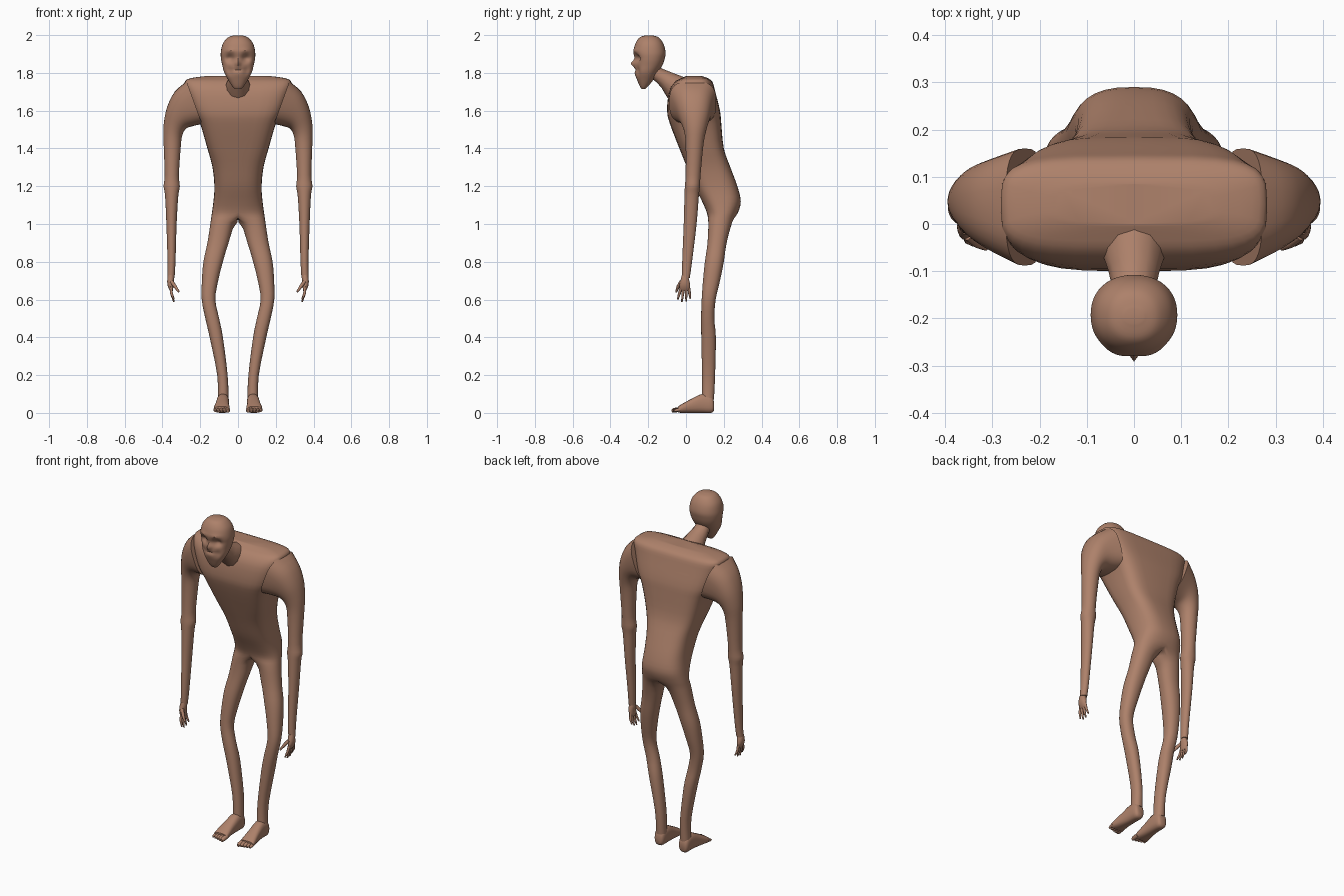
import bpy, bmesh, math
from mathutils import Vector as V

old = bpy.data.objects.get("Cube")
if old:
    bpy.data.objects.remove(old, do_unlink=True)

skin = bpy.data.materials.new("brown skin")
skin.use_nodes = True
COLOUR = (0.42, 0.22, 0.145, 1)
skin.diffuse_color = COLOUR
skin.node_tree.nodes["Principled BSDF"].inputs["Base Color"].default_value = COLOUR

X, Y = V((1, 0, 0)), V((0, 1, 0))
made = []


def refine(rows, steps):
    """Catmull-Rom interpolation between rows of ring measurements."""
    out = []
    for i in range(len(rows) - 1):
        p0, p1 = rows[max(i - 1, 0)], rows[i]
        p2, p3 = rows[i + 1], rows[min(i + 2, len(rows) - 1)]
        for s in range(steps):
            t = s / steps
            out.append([b + t / 2 * (c - a + t * (2 * a - 5 * b + 4 * c - d + t * (3 * (b - c) + d - a)))
                        for a, b, c, d in zip(p0, p1, p2, p3)])
    return out + [rows[-1]]


def ring(a, b, half, axis, power=2.0, n=32):
    """Superellipse through the opposite points a and b, with a half width along axis."""
    a, b = V(a), V(b)
    pts = []
    for k in range(n):
        t = math.tau * k / n - math.pi / 2
        c, s = (math.copysign(abs(f) ** (2 / power), f) for f in (math.cos(t), math.sin(t)))
        pts.append((a + b) / 2 + (a - b) / 2 * c + axis * half * s)
    return pts


def loft(name, rings, mirror=False, half=False):
    """Skin a list of rings, cap the ends, optionally mirror across x."""
    bm = bmesh.new()
    loops = [[bm.verts.new(p) for p in r] for r in rings]
    for r, q in zip(loops, loops[1:]):
        for k in range(len(r)):
            j = (k + 1) % len(r)
            bm.faces.new((r[k], r[j], q[j], q[k]))
    bm.faces.new(loops[0])
    bm.faces.new(loops[-1])
    if half:  # open the mirror plane
        inner = [f for f in bm.faces if all(v.co.x < 1e-5 for v in f.verts)]
        bmesh.ops.delete(bm, geom=inner, context='FACES')
        bmesh.ops.remove_doubles(bm, verts=bm.verts, dist=1e-5)
    bmesh.ops.recalc_face_normals(bm, faces=bm.faces)
    me = bpy.data.meshes.new(name)
    bm.to_mesh(me)
    bm.free()
    me.materials.append(skin)
    ob = bpy.data.objects.new(name, me)
    bpy.context.collection.objects.link(ob)
    if mirror:
        ob.modifiers.new("mirror", 'MIRROR').merge_threshold = 0.0005
    made.append(ob)
    return ob


def digit(name, path, radii):
    """Tapered finger or toe along a path."""
    path = [V(p) for p in path]
    way = (path[-1] - path[0]).normalized()
    side = way.cross(X if abs(way.x) < 0.5 else Y).normalized()
    across = way.cross(side)
    loft(name, [ring(p + across * r, p - across * r, r, side, n=10)
                for p, r in zip(path, radii)], mirror=True)


# Torso and legs in one skin: z, inner x, outer x, front y, back y, squareness
body = [
    (1.783, -.17, .17, .0, .085, 3), (1.772, -.25, .25, -.025, .115, 4),
    (1.752, -.282, .282, -.06, .14, 4), (1.70, -.27, .27, -.09, .155, 4),
    (1.60, -.235, .235, -.10, .18, 4), (1.53, -.2, .2, -.085, .187, 4),
    (1.40, -.162, .162, -.035, .2, 3.5), (1.30, -.135, .135, .005, .235, 3),
    (1.20, -.125, .125, .045, .272, 2.8), (1.12, -.13, .13, .085, .29, 2.6),
    (1.06, -.138, .138, .11, .275, 2.4), (1.01, .003, .145, .118, .245, 2.2),
    (.90, .05, .162, .114, .215, 2.2), (.80, .08, .183, .1, .2, 2.2),
    (.70, .105, .191, .09, .18, 2.2), (.60, .12, .192, .083, .157, 2.2),
    (.50, .1, .173, .08, .15, 2.2), (.40, .08, .15, .081, .158, 2.2),
    (.20, .055, .11, .085, .154, 2.2), (.07, .05, .107, .085, .148, 2.2)]
rings = []
for z, xi, xo, yf, yb, p in refine(body, 3):
    y = (yf + yb) / 2
    pts = ring((xo, y, z), (xi, y, z), (yb - yf) / 2, Y, p)
    rings.append([V((q.x if q.x > 1e-4 else 0, q.y, q.z)) for q in pts])
loft("torso_and_legs", rings, mirror=True, half=True)

# Arms: outer x, outer z, inner x, inner z, front y, back y, squareness
arm = [
    (.272, 1.755, .19, 1.53, -.088, .16, 3), (.335, 1.70, .24, 1.518, -.06, .14, 2.5),
    (.375, 1.62, .275, 1.505, -.035, .125, 2.2), (.393, 1.53, .295, 1.47, -.012, .108, 2),
    (.394, 1.44, .303, 1.41, -.002, .093, 2), (.388, 1.26, .313, 1.26, -.002, .077, 2),
    (.394, 1.20, .308, 1.20, -.006, .074, 2), (.386, 1.15, .316, 1.15, -.008, .068, 2),
    (.379, 1.0, .325, 1.0, -.012, .056, 2), (.373, .80, .331, .80, -.02, .032, 2),
    (.374, .715, .336, .715, -.02, .02, 2)]
loft("arms", [ring((xo, (f + b) / 2, zo), (xi, (f + b) / 2, zi), (b - f) / 2, Y, p)
              for xo, zo, xi, zi, f, b, p in refine(arm, 3)], mirror=True)

# Hands: palm rings as z, centre x, half thickness, half breadth
palm = [(.73, .355, .014, .016), (.71, .356, .018, .021), (.68, .358, .016, .028),
        (.655, .354, .011, .027), (.645, .352, .006, .022)]
loft("palms", [ring((x + t, -.006, z), (x - t, -.006, z), w, Y, n=16)
               for z, x, t, w in refine(palm, 2)], mirror=True)
for i, tip in enumerate((.6, .588, .591, .605)):
    y0, y1 = -.026 + .0135 * i, -.044 + .0225 * i
    digit(f"finger_{i + 1}", [(.355, y0, .665), (.352, (y0 + y1) / 2, .632), (.34, y1, tip)],
          (.0075, .0075, .004))
digit("thumb", [(.352, -.025, .695), (.332, -.042, .668), (.313, -.052, .64)], (.01, .009, .005))

# Feet: y, centre x, half width, bottom z, top z
foot = [(.149, .08, .018, .015, .055), (.135, .08, .03, .0, .09), (.085, .08, .033, .0, .1),
        (.03, .083, .036, .0, .075), (-.02, .086, .042, .0, .048), (-.042, .087, .042, .002, .034)]
loft("feet", [ring((x, y, top), (x, y, low), w, X, 2.6, 20)
              for y, x, w, low, top in refine(foot, 3)], mirror=True)
for i in range(5):
    x, r, tip = .054 + .0168 * i, .0125 - .001 * i, -.076 + .0035 * i
    digit(f"toe_{i + 1}", [(x, -.03, .018), (x, tip + .012, .014), (x, tip, .01)], (r, r, r * .6))

# Neck: back y, back z, front y, front z, half width
neck = [(.03, 1.765, -.085, 1.655, .066), (-.015, 1.779, -.103, 1.675, .068),
        (-.07, 1.80, -.13, 1.722, .054), (-.13, 1.824, -.158, 1.752, .044),
        (-.17, 1.87, -.21, 1.79, .04)]
loft("neck", [ring((0, yb, zb), (0, yf, zf), w, X, n=12) for yb, zb, yf, zf, w in neck])

# Head: z, front y, back y, half width
head = [(1.999, -.21, -.18, .02), (1.988, -.245, -.145, .052), (1.955, -.268, -.12, .08),
        (1.91, -.278, -.108, .091), (1.875, -.272, -.113, .09), (1.84, -.27, -.125, .083),
        (1.80, -.272, -.15, .072), (1.76, -.258, -.175, .05), (1.73, -.245, -.2, .031),
        (1.715, -.235, -.215, .018)]
skull = loft("head", [ring((0, yb, z), (0, yf, z), w, X, 2.2, 48)
                      for z, yf, yb, w in refine(head, 5)])


def bump(co, x, z, wide, tall):
    return math.exp(-((abs(co.x) - x) / wide) ** 2 - ((co.z - z) / tall) ** 2)


# Face modelling: eye sockets, nose, brow, cheeks and mouth
for v in skull.data.vertices:
    if v.co.y < -.2:
        c = v.co.copy()
        v.co.y += (.024 * bump(c, .042, 1.878, .022, .022) + .012 * bump(c, .045, 1.81, .018, .025)
                   + .007 * bump(c, 0, 1.815, .03, .007) - .022 * bump(c, 0, 1.85, .011, .017)
                   - .006 * bump(c, .04, 1.918, .03, .01))

# Smooth shading with sharp creases kept
bpy.ops.object.select_all(action='DESELECT')
for ob in made:
    ob.select_set(True)
bpy.context.view_layer.objects.active = made[0]
bpy.ops.object.shade_smooth_by_angle(angle=math.radians(40))
